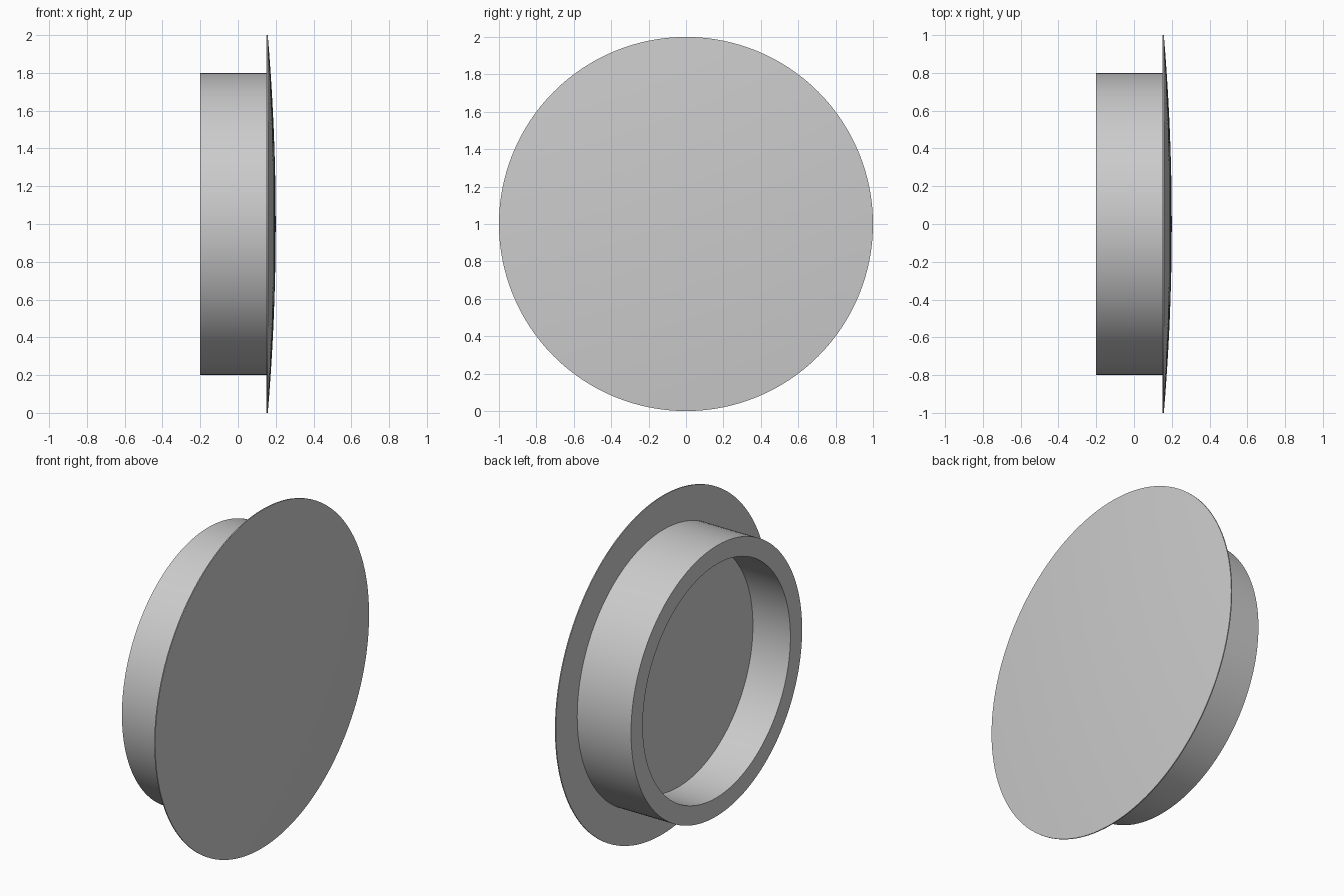
import bpy
import math

if "Cube" in bpy.data.objects:
    bpy.data.objects.remove(bpy.data.objects["Cube"], do_unlink=True)

SEGMENTS = 128

grey = bpy.data.materials.new("light_grey")
grey.use_nodes = True
colour = (0.6, 0.6, 0.6, 1)
grey.diffuse_color = colour
grey.node_tree.nodes["Principled BSDF"].inputs["Base Color"].default_value = colour


def lathe(name, profile):
    """Spin (x, radius) points round the x axis; both ends lie on the axis."""
    verts, faces, rings = [], [], []
    for x, r in profile:
        count = SEGMENTS if r > 0 else 1
        rings.append([len(verts) + i % count for i in range(SEGMENTS)])
        for i in range(count):
            a = 2 * math.pi * i / SEGMENTS
            verts.append((x, r * math.cos(a), 1 + r * math.sin(a)))
    for low, high in zip(rings, rings[1:]):
        for i in range(SEGMENTS):
            j = (i + 1) % SEGMENTS
            corners = [low[i], high[i], high[j], low[j]]
            faces.append(list(dict.fromkeys(corners)))
    mesh = bpy.data.meshes.new(name)
    mesh.from_pydata(verts, [], faces)
    mesh.materials.append(grey)
    obj = bpy.data.objects.new(name, mesh)
    bpy.context.collection.objects.link(obj)
    bpy.ops.object.select_all(action="DESELECT")
    obj.select_set(True)
    bpy.context.view_layer.objects.active = obj
    bpy.ops.object.mode_set(mode="EDIT")
    bpy.ops.mesh.select_all(action="SELECT")
    bpy.ops.mesh.normals_make_consistent(inside=False)
    bpy.ops.object.mode_set(mode="OBJECT")
    bpy.ops.object.shade_smooth_by_angle(angle=math.radians(30))
    return obj


# Shallow domed face, thin rim, flat flange, and a hollow collar with a floor
BACK, RIM, CROWN = 0.152, 0.158, 0.2
STEPS = 12
dome = [(RIM + (CROWN - RIM) * (1 - (k / STEPS) ** 2), k / STEPS)
        for k in range(STEPS + 1)]
collar = [(BACK, 1), (BACK, 0.8), (-0.2, 0.8), (-0.2, 0.69),
          (0.045, 0.69), (0.045, 0)]
lathe("domed_cap_with_collar", dome + collar)
